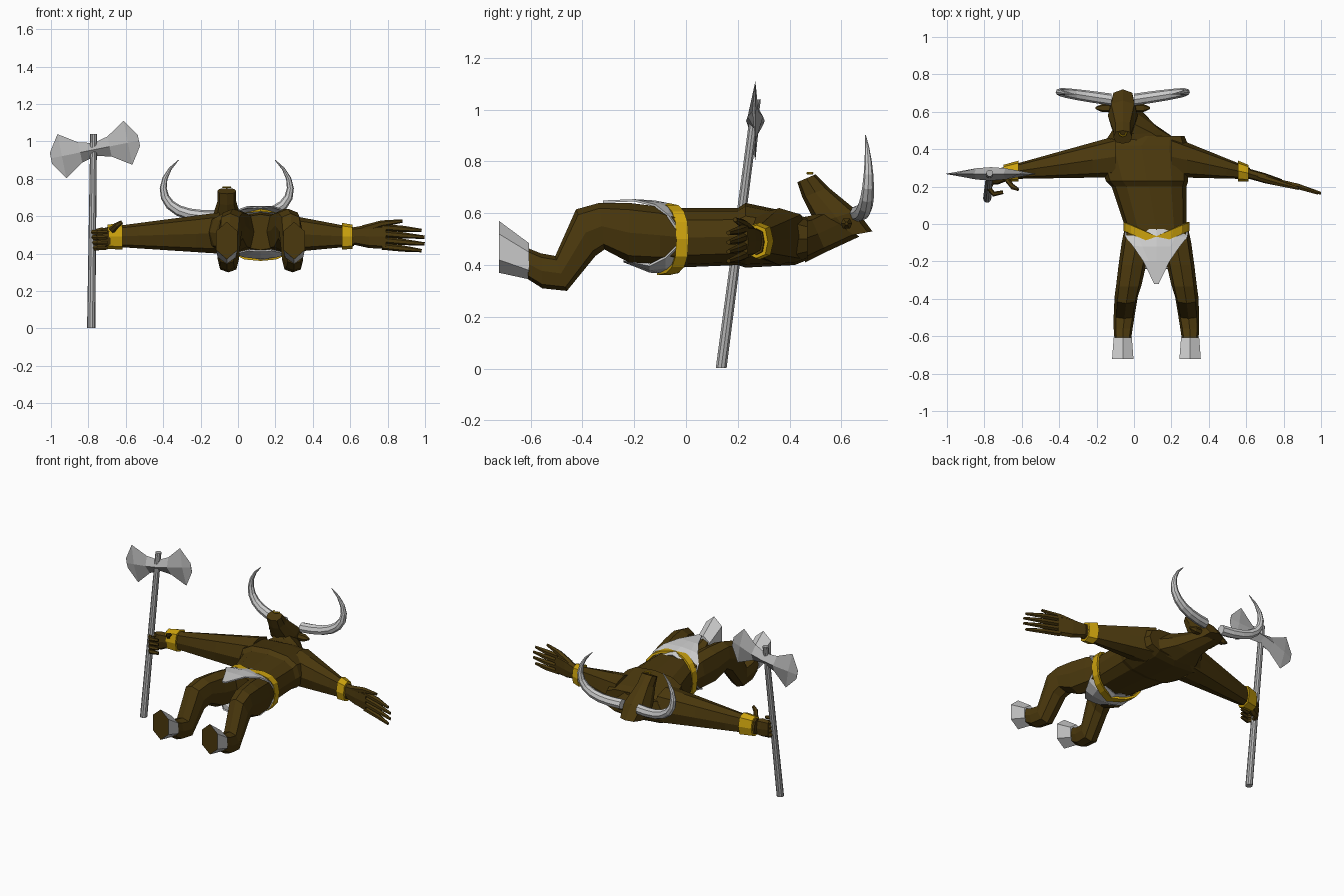
import bpy, bmesh, math
from mathutils import Vector

if "Cube" in bpy.data.objects:
    bpy.data.objects.remove(bpy.data.objects["Cube"])


def material(name, red, green, blue):
    mat = bpy.data.materials.new(name)
    mat.use_nodes = True
    mat.diffuse_color = (red, green, blue, 1)
    mat.node_tree.nodes["Principled BSDF"].inputs["Base Color"].default_value = mat.diffuse_color
    return mat


HIDE = material("brown hide", .07, .04, .004)
GOLD = material("gold", .6, .36, .004)
PALE = material("pale grey", .6, .6, .6)
STEEL = material("steel grey", .45, .45, .45)
ACROSS, ALONG, UP = Vector((1, 0, 0)), Vector((0, 1, 0)), Vector((0, 0, 1))
HIPS = .12    # the hips are centred here
FACE = -.06   # the head is turned aside to here
SIDES = {"left": 1, "right": -1}


def finish(name, bm, *mats):
    bmesh.ops.recalc_face_normals(bm, faces=bm.faces)
    mesh = bpy.data.meshes.new(name)
    bm.to_mesh(mesh)
    bm.free()
    for mat in mats:
        mesh.materials.append(mat)
    obj = bpy.data.objects.new(name, mesh)
    bpy.context.collection.objects.link(obj)
    return obj


def boxy(value):
    """Push a sine or cosine outward for a squarer cross-section."""
    return math.copysign(abs(value) ** .75, value)


def bridge(bm, first, second, closed):
    count = len(first)
    for i in range(count if closed else count - 1):
        j = (i + 1) % count
        bm.faces.new((first[i], first[j], second[j], second[i]))


def loft(name, rings, axis, *mats, sides=8, shape=boxy, cap=0):
    """Skin rings given as point, opposite point and half width along the axis."""
    bm = bmesh.new()
    loops = []
    for start, end, width in rings:
        start, end = Vector(start), Vector(end)
        loop = []
        for i in range(sides):
            angle = math.tau * i / sides
            loop.append(bm.verts.new((start + end) / 2 + axis * width * shape(math.sin(angle))
                                     + (start - end) / 2 * shape(math.cos(angle))))
        loops.append(loop)
    for first, second in zip(loops, loops[1:]):
        bridge(bm, first, second, True)
    bm.faces.new(loops[0])
    bm.faces.new(loops[-1]).material_index = cap
    return finish(name, bm, *mats)


def tube(name, path, radii, axis, mat, sides=6):
    """Round tube along a path lying roughly across the axis."""
    path = [Vector(point) for point in path]
    rings = []
    for i, (point, radius) in enumerate(zip(path, radii)):
        tangent = path[min(i + 1, len(path) - 1)] - path[max(i - 1, 0)]
        offset = tangent.cross(axis).normalized() * radius
        rings.append((point + offset, point - offset, radius))
    return loft(name, rings, axis, mat, sides=sides, shape=float)


def thicken(obj, thickness):
    solid = obj.modifiers.new("thickness", "SOLIDIFY")
    solid.thickness, solid.offset = thickness, 0


# Torso: y, centre x, half width, chest z, back z
torso = [(-.13, .12, .1, .61, .42), (-.04, .12, .16, .62, .39), (.2, .08, .2, .62, .4),
         (.23, .07, .22, .64, .39), (.42, .04, .25, .6, .4), (.47, .08, .19, .58, .42)]
loft("torso", [((x, y, chest), (x, y, back), width) for y, x, width, chest, back in torso],
     ACROSS, HIDE, sides=12)

# Neck and head
loft("neck", [((.03, .42, .58), (.06, .46, .41), .2), ((0, .48, .59), (.02, .54, .45), .12),
              ((FACE, .52, .61), (FACE, .67, .51), .07)], ACROSS, HIDE)
head = [(.72, .53, .56, .5, .065), (.66, .61, .5, .56, .08),
        (.55, .7, .45, .66, .05), (.5, .75, .43, .72, .05)]
loft("head", [((FACE, brow, high), (FACE, chin, low), width)
              for brow, high, chin, low, width in head], ACROSS, HIDE)
nose_ring = []
for i in range(5):
    angle = math.pi * i / 4
    nose_ring.append((FACE + .02 * math.cos(angle), .49 - .02 * math.sin(angle), .755))
tube("nose_ring", nose_ring, [.005] * 5, UP, GOLD)

# Ears, and horns that sweep outward, then up to a point
for side, sign in SIDES.items():
    ear = [(reach, half) for reach, half in ((.06, .02), (.11, .022), (.145, .006))]
    loft(side + "_ear", [((FACE + sign * reach, .62 + half, .56), (FACE + sign * reach, .62 - half, .56), half)
                         for reach, half in ear], UP, HIDE, sides=6)
    path, radii = [], []
    for i in range(10):
        part = i / 9
        angle = math.radians(135) * part
        path.append((FACE + sign * (.06 + .28 * math.sin(angle)), .665 + .04 * math.sin(angle),
                     .6 + .15 * (1 - math.cos(angle)) ** 1.3))
        radii.append(.032 - .03 * part ** 2)
    tube(side + "_horn", path, radii, ALONG, PALE, sides=8)

# Legs: y and z down the front, then y and z down the back
leg = [(0, .59, 0, .42), (-.1, .625, -.1, .405), (-.22, .64, -.22, .41), (-.335, .64, -.315, .46),
       (-.425, .615, -.35, .435), (-.505, .435, -.46, .3), (-.56, .445, -.555, .31), (-.61, .465, -.61, .345)]
for side, sign in SIDES.items():
    rings = []
    for i, (front, high, rear, low) in enumerate(leg):
        part = i / (len(leg) - 1)
        x = HIPS + sign * (.18 - .1 * (1 - part) ** 2)
        rings.append(((x, front, high), (x, rear, low), .085 - .04 * part))
    loft(side + "_leg", rings, ACROSS, HIDE)
    loft(side + "_hoof", [((x, -.607, .485), (x, -.607, .345), .056), ((x, -.722, .57), (x, -.722, .37), .066)],
         ACROSS, PALE, HIDE, sides=6, shape=float, cap=1)


def arm_rings(shoulder, wrist, parts, extra=0):
    """Cross-sections of a tapering arm, from shoulder to wrist."""
    rings = []
    for part in parts:
        x = shoulder + (wrist - shoulder) * part
        y, z = .36 - .09 * part, .51 - .02 * part
        height = .11 - .06 * part + extra
        rings.append(((x, y, z + height), (x, y, z - height), .11 - .08 * part + extra))
    return rings


# Arms with bracers
for side, shoulder, wrist in (("left", .2, .62), ("right", -.1, -.71)):
    loft(side + "_arm", arm_rings(shoulder, wrist, [0, .2, .4, .7, 1]), ALONG, HIDE)
    loft(side + "_bracer", arm_rings(shoulder, wrist, [.85, .98], .013), ALONG, GOLD)

# Open left hand
loft("left_palm", [((.61, .27, .54), (.61, .27, .45), .027), ((.7, .245, .555), (.7, .245, .43), .027),
                   ((.79, .22, .555), (.79, .22, .425), .02)], ALONG, HIDE)
for i in range(4):
    spread = i - 1.5
    tip = 1 - .008 * spread ** 2
    tube(f"left_finger_{i}", [(.77, .225, .49 + .034 * spread), (.88, .2, .48 + .035 * spread),
                              (tip, .165, .47 + .036 * spread)], [.018, .017, .009], ALONG, HIDE)
tube("left_thumb", [(.67, .25, .53), (.77, .22, .56), (.88, .19, .575)], [.022, .018, .009], ALONG, HIDE)

# Right hand closed around the shaft
loft("right_palm", [((-.68, .26, .53), (-.68, .26, .44), .03), ((-.73, .24, .54), (-.73, .24, .42), .03),
                    ((-.77, .23, .53), (-.77, .23, .42), .016)], ALONG, HIDE)
for i in range(4):
    z = .43 + .028 * i
    tube(f"right_finger_{i}", [(-.76, .23, z), (-.775, .19, z), (-.75, .16, z), (-.7, .17, z)],
         [.015, .015, .014, .01], UP, HIDE)
tube("right_thumb", [(-.68, .24, .52), (-.65, .2, .55), (-.62, .185, .57)], [.018, .016, .009], ALONG, HIDE)

# Double axe: both blades flare from the middle and thin toward the edge
tube("axe_shaft", [(-.785, .136, .003), (-.772, .272, 1.04)], [.022, .018], ALONG, STEEL, sides=10)
half_blade = [(.08, .055, .03), (.18, .12, .012), (.24, .03, .002)]
blade = [(-reach, tall, thick) for reach, tall, thick in reversed(half_blade)]
blade += [(0, .035, .036)] + half_blade
axe = loft("axe_head", [((reach, 0, tall), (reach, 0, -tall), thick) for reach, tall, thick in blade],
           ALONG, STEEL, sides=4, shape=float)
axe.location = (-.765, .268, .957)
axe.rotation_euler.y = -.2


def flap(name, rows):
    """Cloth hung from the belt: y, half width, z at the middle, z at the edges."""
    bm = bmesh.new()
    grid = []
    for y, width, middle, edge in rows:
        grid.append([bm.verts.new((HIPS + width * c, y, middle + (edge - middle) * c * c))
                     for c in (-1, -.6, 0, .6, 1)])
    for first, second in zip(grid, grid[1:]):
        bridge(bm, first, second, False)
    thicken(finish(name, bm, PALE), .009)


# Loincloth
flap("front_flap", [(-.03, .168, .625, .53), (-.07, .165, .635, .59), (-.12, .125, .645, .63),
                    (-.2, .07, .65, .65), (-.32, .012, .645, .645)])
flap("back_flap", [(-.03, .168, .375, .48), (-.08, .165, .37, .43), (-.14, .14, .375, .4),
                   (-.24, .06, .415, .42)])

# Belt dipping to a point at front and back
bm = bmesh.new()
upper, lower = [], []
for i in range(16):
    angle = math.tau * i / 16
    c, s = boxy(math.cos(angle)), boxy(math.sin(angle))
    y = .01 - .075 * (1 - abs(c))
    for loop, drop in ((upper, 0), (lower, .047)):
        loop.append(bm.verts.new((HIPS + .17 * c, y - drop, .5 + .132 * s)))
bridge(bm, upper, lower, True)
thicken(finish("belt", bm, GOLD), .014)
